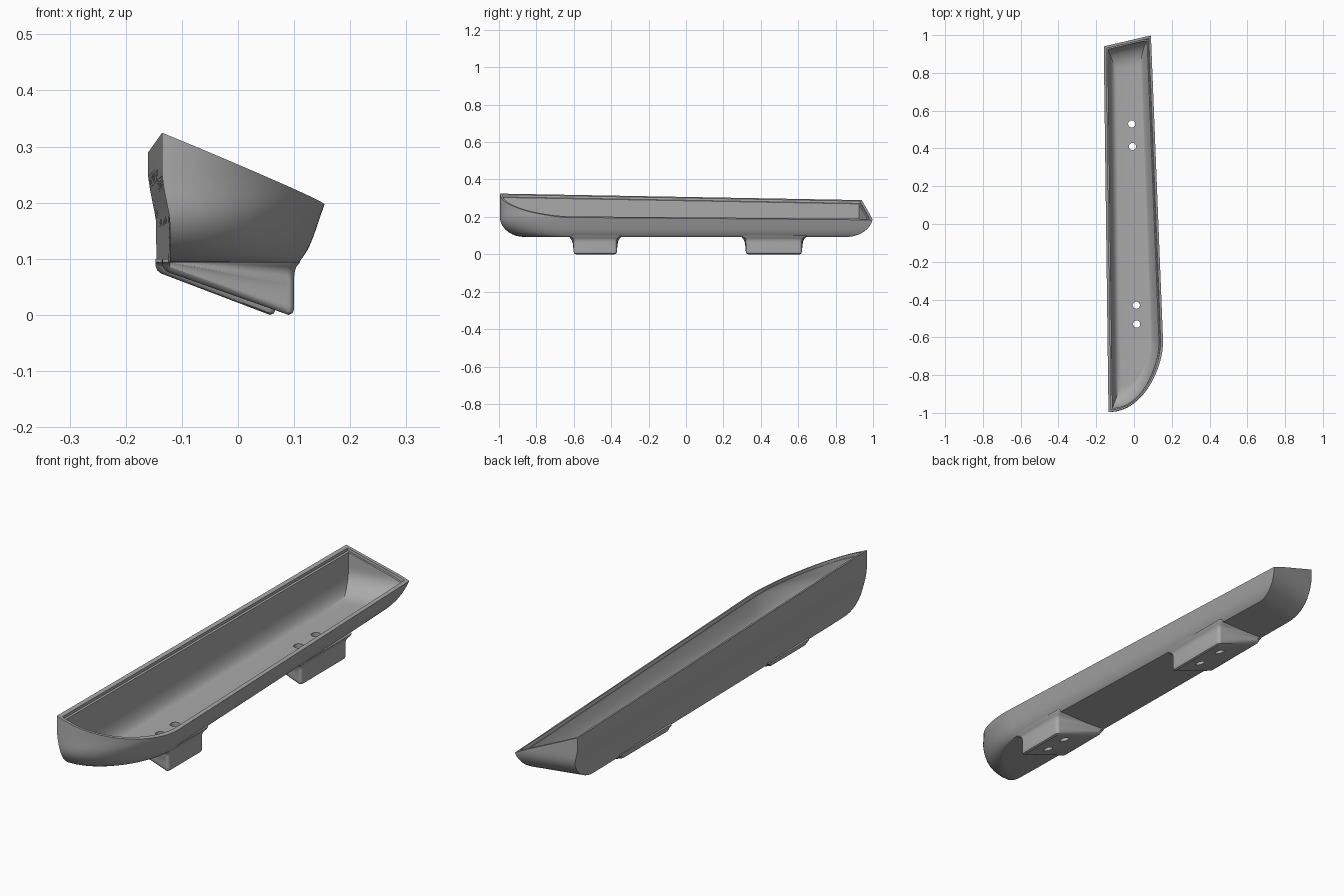
import bpy, bmesh, math

if "Cube" in bpy.data.objects:
    bpy.data.objects.remove(bpy.data.objects["Cube"])

grey = bpy.data.materials.new("plain grey")
grey.use_nodes = True
grey.diffuse_color = (0.4, 0.4, 0.4, 1)
grey.node_tree.nodes["Principled BSDF"].inputs["Base Color"].default_value = (0.4, 0.4, 0.4, 1)

BOTTOM, FLOOR, SHOULDER = 0.093, 0.112, 0.2


def clamp(v):
    return max(0.0, min(1.0, v))


def quarter(u):
    return 1 - math.sqrt(1 - clamp(u) ** 2)


def rim_height(x, y):
    return 0.246 - 0.41 * x - 0.0233 * y


def left_x(y):
    return -0.148 - 0.0129 * y


def right_x(y):
    return 0.155 - 0.037 * (y + 0.62)


def back_y(x):
    return 0.94 + 0.235 * (x + 0.16)


def plan_point(part, t, l, r, e):
    """Point of the tray outline, moved in by l (left), r (right), e (ends)."""
    if part == "nose":
        a = math.pi / 2 * (1 - t)
        x0, x1 = left_x(-1) + l, right_x(-0.62) - r
        return x0 + (x1 - x0) * math.cos(a), -0.62 - (0.375 - e) * math.sin(a) ** 1.15
    xr = right_x(1 - e) - r
    xl = left_x(0.94 - e) + l
    if part == "right":
        y0, y1 = -0.62, back_y(xr) - e
        y = y0 + (y1 - y0) * t
        return right_x(y) - r, y
    if part == "back":
        x = xr + (xl - xr) * t
        return x, back_y(x) - e
    y0, y1 = back_y(xl) - e, -0.995 + e
    y = y0 + (y1 - y0) * t
    return left_x(y) + l, y


PLAN = [(p, i / n) for p, n in (("nose", 32), ("right", 16), ("back", 10), ("left", 16))
        for i in range(n)]


def tray_ring(s, inset, base, inner=False, drop=0.0):
    ring = []
    for part, t in PLAN:
        x, y = plan_point(part, t, inset, inset, inset)
        z = base + s * (rim_height(x, y) - drop - base)
        u = clamp((SHOULDER - z) / (SHOULDER - base))
        if inner:
            l, r, e = 0.045 * quarter(u), 0.025 * u + 0.02 * quarter(u), 0.12 * quarter(u)
        else:
            l = 0.014 * clamp((0.24 - z) / 0.07)
            r, e = 0.036 * u + 0.012 * u ** 6, 0.13 * quarter(u)
        x, y = plan_point(part, t, inset + l, inset + r, inset + e)
        ring.append((x, y, z))
    return ring


def loft(name, rings):
    """Skin a stack of closed rings and cap both ends."""
    bm = bmesh.new()
    rows = [[bm.verts.new(co) for co in ring] for ring in rings]
    n = len(rows[0])
    for a, b in zip(rows, rows[1:]):
        for i in range(n):
            j = (i + 1) % n
            bm.faces.new((a[i], a[j], b[j], b[i]))
    bm.faces.new(rows[0][::-1])
    bm.faces.new(rows[-1])
    bmesh.ops.recalc_face_normals(bm, faces=bm.faces)
    mesh = bpy.data.meshes.new(name)
    bm.to_mesh(mesh)
    bm.free()
    mesh.materials.append(grey)
    obj = bpy.data.objects.new(name, mesh)
    bpy.context.collection.objects.link(obj)
    return obj


# Tray shell: outside, rim, small ledge, inside
steps = [1 - math.cos(math.pi / 2 * k / 14) for k in range(15)]
rings = [tray_ring(s, 0, BOTTOM) for s in steps]
rings.append(tray_ring(1, 0.014, BOTTOM))
rings.append(tray_ring(1, 0.014, BOTTOM, drop=0.012))
rings += [tray_ring(s, 0.021, FLOOR, True, 0.012) for s in reversed(steps)]
tray = loft("tray", rings)


# Mounting feet: wedges with flared tops and rounded lower edges
def foot(name, x0, x1, y0, y1, slope):
    def ring(s, inset=0.0, lift=0.0):
        pts = []
        rad = 0.014
        corners = ((x1, y1, 0), (x0, y1, 90), (x0, y0, 180), (x1, y0, 270))
        for cx, cy, start in corners:
            sx, sy = (1 if cx == x1 else -1), (1 if cy == y1 else -1)
            for k in range(6):
                a = math.radians(start + 18 * k)
                x = cx - sx * rad + math.cos(a) * (rad - inset)
                y = cy - sy * rad + math.sin(a) * (rad - inset)
                low = max(0, slope * (x1 - 0.01 - x)) + lift
                z = 0.1 + s * (low - 0.1)
                flare = 0.024 * quarter(1 - (BOTTOM - z) / 0.028)
                y += sy * flare
                if sx > 0:
                    x += 0.5 * flare
                pts.append((x, y, z))
        return pts
    levels = [ring(k / 12, 0, 0.01) for k in range(13)]
    levels += [ring(1, 0.003, 0.003), ring(1, 0.01, 0)]
    return loft(name, levels)


feet = [foot("front_foot", -0.135, 0.1, -0.6, -0.37, 0.355),
        foot("back_foot", -0.147, 0.067, 0.32, 0.62, 0.38)]

# Screw holes
cutters = []
for x, y in ((0.014, -0.53), (0.012, -0.43), (-0.008, 0.41), (-0.012, 0.53)):
    bpy.ops.mesh.primitive_cylinder_add(vertices=24, radius=0.019, depth=0.3, location=(x, y, 0.06))
    cutter = bpy.context.object
    cutter.name = "hole_cutter"
    cutter.hide_render = True
    cutter.data.materials.append(grey)
    cutters.append(cutter)

for obj in [tray] + feet:
    bpy.ops.object.select_all(action="DESELECT")
    obj.select_set(True)
    bpy.context.view_layer.objects.active = obj
    for cutter in cutters:
        mod = obj.modifiers.new("hole", "BOOLEAN")
        mod.operation, mod.object, mod.solver = "DIFFERENCE", cutter, "EXACT"
        bpy.ops.object.modifier_apply(modifier=mod.name)
    bpy.ops.object.shade_smooth_by_angle(angle=math.radians(32))

for cutter in cutters:
    bpy.data.objects.remove(cutter)
